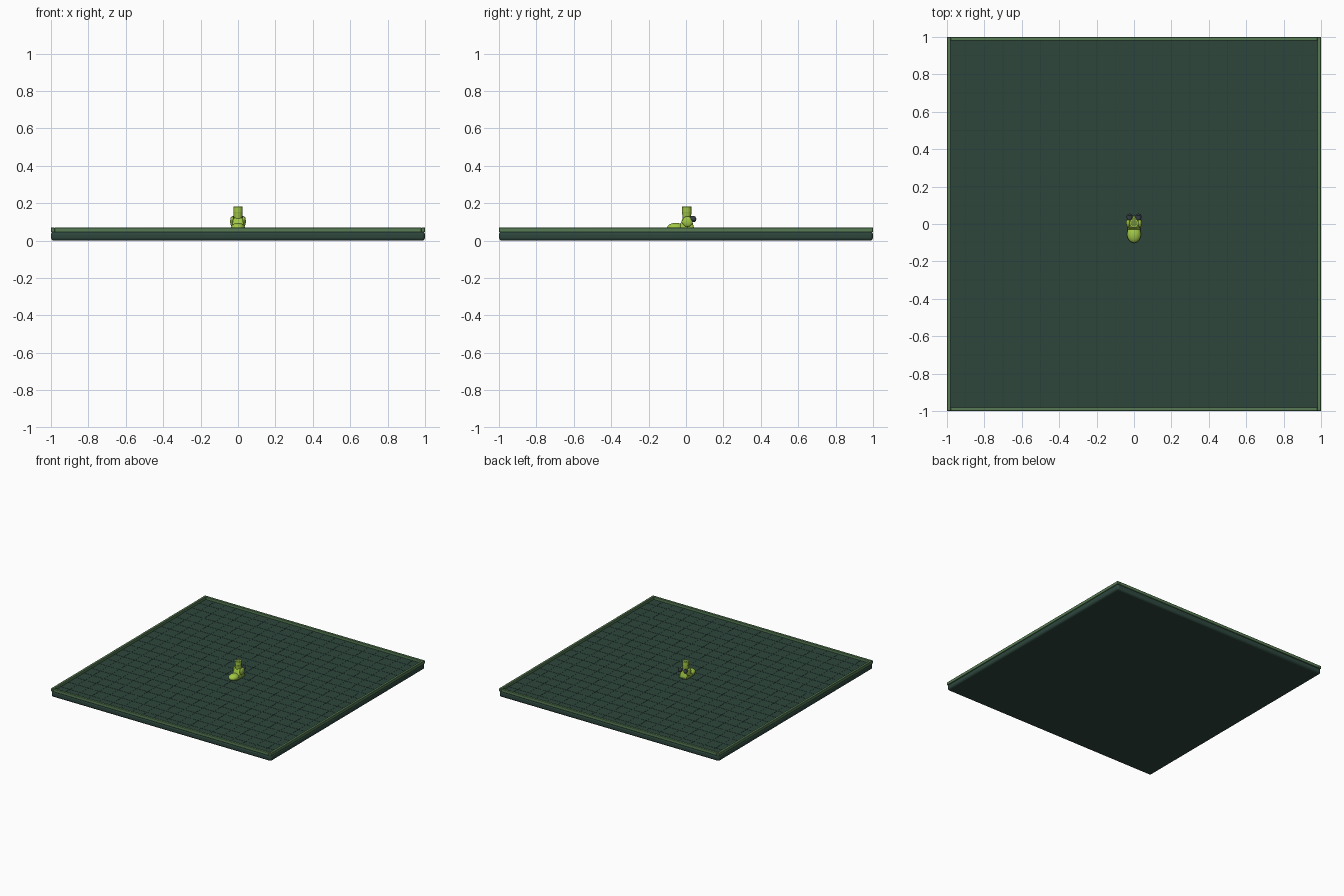
import bpy, bmesh, math
from mathutils import Matrix, Vector

if "Cube" in bpy.data.objects:
    bpy.data.objects.remove(bpy.data.objects["Cube"], do_unlink=True)


def material(name, rgb):
    m = bpy.data.materials.new(name)
    m.use_nodes = True
    m.diffuse_color = (*rgb, 1)
    m.node_tree.nodes["Principled BSDF"].inputs["Base Color"].default_value = (*rgb, 1)
    return m


SLAB = material("dark green", (0.026, 0.062, 0.046))
LINE = material("grid green", (0.022, 0.053, 0.040))
RIM = material("moss green", (0.095, 0.2, 0.09))
LIME = material("lime green", (0.36, 0.58, 0.06))
OLIVE = material("olive green", (0.16, 0.27, 0.04))
METAL = material("dark metal", (0.035, 0.05, 0.06))


def finish(name, bm, mat, bevel=0, segments=3, smooth=True):
    mesh = bpy.data.meshes.new(name)
    bm.normal_update()
    bm.to_mesh(mesh)
    bm.free()
    mesh.materials.append(mat)
    ob = bpy.data.objects.new(name, mesh)
    bpy.context.collection.objects.link(ob)
    if bevel:
        mod = ob.modifiers.new("rounded edges", "BEVEL")
        mod.width, mod.segments = bevel, segments
    if smooth:
        bpy.ops.object.select_all(action="DESELECT")
        ob.select_set(True)
        bpy.context.view_layer.objects.active = ob
        bpy.ops.object.shade_smooth_by_angle(angle=math.radians(35))
    return ob


def add_box(bm, center, size):
    bmesh.ops.create_cube(bm, size=1, matrix=Matrix.Translation(center) @ Matrix.Diagonal((*size, 1)))


def box(name, center, size, mat, bevel=0, segments=3):
    bm = bmesh.new()
    add_box(bm, center, size)
    return finish(name, bm, mat, bevel, segments)


def cone(name, start, end, r1, r2, mat, bevel=0):
    a, b = Vector(start), Vector(end)
    turn = (b - a).to_track_quat("Z", "Y").to_matrix().to_4x4()
    bm = bmesh.new()
    bmesh.ops.create_cone(bm, cap_ends=True, segments=24, radius1=r1, radius2=r2,
                          depth=(b - a).length, matrix=Matrix.Translation((a + b) / 2) @ turn)
    return finish(name, bm, mat, bevel)


def ball(name, center, radii, mat):
    bm = bmesh.new()
    bmesh.ops.create_uvsphere(bm, u_segments=24, v_segments=14, radius=1,
                              matrix=Matrix.Translation(center) @ Matrix.Diagonal((*radii, 1)))
    return finish(name, bm, mat)


# Floor slab with rounded edges
box("floor_slab", (0, 0, 0.0245), (2, 2, 0.049), SLAB, 0.016)

# Thin floor grid
bm = bmesh.new()
for i in range(-9, 10):
    add_box(bm, (i / 10, 0, 0.049), (0.004, 1.96, 0.002))
    add_box(bm, (0, i / 10, 0.049), (1.96, 0.004, 0.0024))
finish("floor_grid", bm, LINE, smooth=False)

# Raised rim along the four sides
for side, s in (("left", 1), ("right", -1)):
    box("rim_" + side, (s * 0.99, 0, 0.0575), (0.02, 2, 0.025), RIM, 0.003, 2)
for side, s in (("back", 1), ("front", -1)):
    box("rim_" + side, (0, s * 0.99, 0.0575), (1.96, 0.02, 0.025), RIM, 0.003, 2)

# Boot: sole, toe, tapered instep and heel
box("boot_sole", (0, -0.012, 0.058), (0.07, 0.11, 0.02), OLIVE, 0.006)
ball("boot_toe", (0, -0.055, 0.07), (0.037, 0.046, 0.025), LIME)
bm = bmesh.new()
add_box(bm, (0, 0.002, 0.089), (0.068, 0.086, 0.066))
for v in bm.verts:
    if v.co.z > 0.1:
        v.co.x *= 0.75
        v.co.y = 0.03 if v.co.y > 0 else -0.018
finish("boot_instep", bm, LIME, 0.01)

# Shin with an open cuff at the top
cone("shin", (0, 0.004, 0.11), (0, 0.004, 0.15), 0.021, 0.025, LIME)
cone("cuff", (0, 0.004, 0.15), (0, 0.004, 0.182), 0.025, 0.025, LIME, 0.002)
cone("cuff_hollow", (0, 0.004, 0.178), (0, 0.004, 0.1825), 0.018, 0.018, OLIVE)

# Side pods and rear thrusters
for side, s in (("left", 1), ("right", -1)):
    ball("ankle_pod_" + side, (s * 0.031, 0.008, 0.102), (0.011, 0.028, 0.028), LIME)
    cone("thruster_" + side, (s * 0.024, 0.02, 0.117), (s * 0.024, 0.046, 0.115),
         0.013, 0.017, METAL, 0.003)
    ball("thruster_cap_" + side, (s * 0.024, 0.044, 0.115), (0.015, 0.011, 0.015), METAL)
